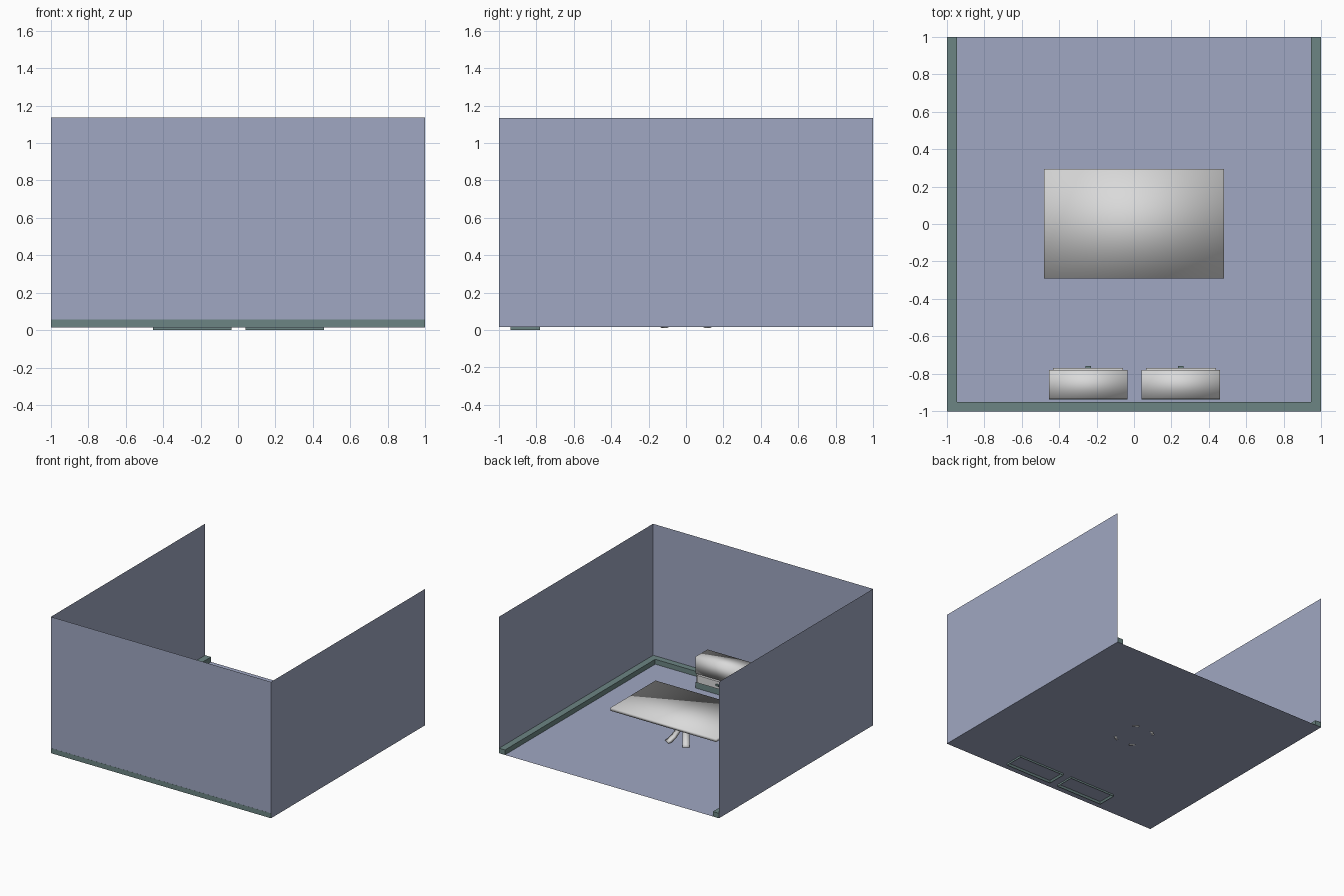
import bpy, bmesh, math
from mathutils import Matrix

if "Cube" in bpy.data.objects:
    bpy.data.objects.remove(bpy.data.objects["Cube"])


def material(name, rgb):
    m = bpy.data.materials.new(name)
    m.diffuse_color = (*rgb, 1)
    m.use_nodes = True
    m.node_tree.nodes["Principled BSDF"].inputs["Base Color"].default_value = m.diffuse_color
    return m


BLUE = material("wall_blue", (0.35, 0.39, 0.54))
GREEN = material("trim_green", (0.15, 0.235, 0.23))
WHITE = material("furniture_white", (0.7, 0.7, 0.7))


def finish(name, bm, mat, smooth=False):
    me = bpy.data.meshes.new(name)
    for f in bm.faces:
        f.smooth = smooth
    bm.to_mesh(me)
    bm.free()
    me.materials.append(mat)
    ob = bpy.data.objects.new(name, me)
    bpy.context.collection.objects.link(ob)
    return ob


def box_bm(x, y, z):
    """Box from (min, max) ranges."""
    bm = bmesh.new()
    bmesh.ops.create_cube(bm, size=1)
    for v in bm.verts:
        for i, (lo, hi) in enumerate((x, y, z)):
            v.co[i] = lo if v.co[i] < 0 else hi
    return bm


def box(name, x, y, z, mat, smooth=False):
    return finish(name, box_bm(x, y, z), mat, smooth)


def plane(name, corners):
    bm = bmesh.new()
    bm.faces.new([bm.verts.new(c) for c in corners])
    return finish(name, bm, BLUE)


# Room shell: thin floor and three walls, open at the back
F, T = 0.015, 1.135
plane("floor", [(-1, -1, F), (1, -1, F), (1, 1, F), (-1, 1, F)])
plane("front_wall", [(-1, -1, F), (1, -1, F), (1, -1, T), (-1, -1, T)])
plane("right_wall", [(1, -1, F), (1, 1, F), (1, 1, T), (1, -1, T)])
plane("left_wall", [(-1, 1, F), (-1, -1, F), (-1, -1, T), (-1, 1, T)])

# Skirting along the walls
SZ = (F + 0.0005, 0.056)
box("front_skirting", (-0.9985, 0.9985), (-1.0008, -0.95), SZ, GREEN)
box("right_skirting", (0.945, 0.9985), (-0.95, 1), SZ, GREEN)
box("left_skirting", (-0.9985, -0.945), (-0.95, 1), SZ, GREEN)

# Table top
box("table_top", (-0.48, 0.48), (-0.29, 0.295), (0.233, 0.258), WHITE, True)

# Curved table legs: bent strip swept in the radial plane, then turned
PATH = [(0.15, 0.012), (0.128, 0.028), (0.095, 0.055), (0.066, 0.095),
        (0.052, 0.14), (0.052, 0.19), (0.065, 0.235)]


def leg(name, angle, width=0.05, thick=0.022):
    bm = bmesh.new()
    rings = []
    for i, (r, z) in enumerate(PATH):
        a, b = PATH[max(i - 1, 0)], PATH[min(i + 1, len(PATH) - 1)]
        dx, dz = b[0] - a[0], b[1] - a[1]
        k = thick / 2 / math.hypot(dx, dz)
        nx, nz = dz * k, -dx * k
        rings.append([bm.verts.new((r + s * nx, w * width / 2, max(z + s * nz, 0.01)))
                      for s, w in ((1, 1), (1, -1), (-1, -1), (-1, 1))])
    for p, q in zip(rings, rings[1:]):
        for j in range(4):
            bm.faces.new((p[j], p[(j + 1) % 4], q[(j + 1) % 4], q[j]))
    bm.faces.new(rings[0])
    bm.faces.new(rings[-1])
    bmesh.ops.recalc_face_normals(bm, faces=bm.faces)
    bm.transform(Matrix.Rotation(angle, 4, 'Z'))
    finish(name, bm, WHITE, True)


A = math.radians(55)
for i, ang in enumerate((A, math.pi - A, math.pi + A, -A)):
    leg(f"table_leg_{i + 1}", ang)

# Two cabinets against the front wall
for side, cx in (("left", -0.245), ("right", 0.25)):
    X = (cx - 0.21, cx + 0.21)
    # plinth with a recessed underside
    bm = box_bm(X, (-0.937, -0.78), (0, 0.062))
    under = [f for f in bm.faces if f.normal.z < -0.5 or f.calc_center_median().z < 0.001]
    bmesh.ops.inset_region(bm, faces=under, thickness=0.02, depth=0)
    for v in {v for f in under for v in f.verts}:
        v.co.z = 0.02
    finish(side + "_cabinet_plinth", bm, GREEN)
    box(side + "_cabinet_body", X, (-0.935, -0.79), (0.062, 0.135), WHITE, True)
    box(side + "_cabinet_top", X, (-0.935, -0.78), (0.135, 0.272), WHITE, True)
    box(side + "_drawer_front", (cx - 0.187, cx + 0.187), (-0.79, -0.769),
        (0.068, 0.129), WHITE)
    box(side + "_drawer_handle", (cx - 0.015, cx + 0.015), (-0.769, -0.759),
        (0.092, 0.106), GREEN)
